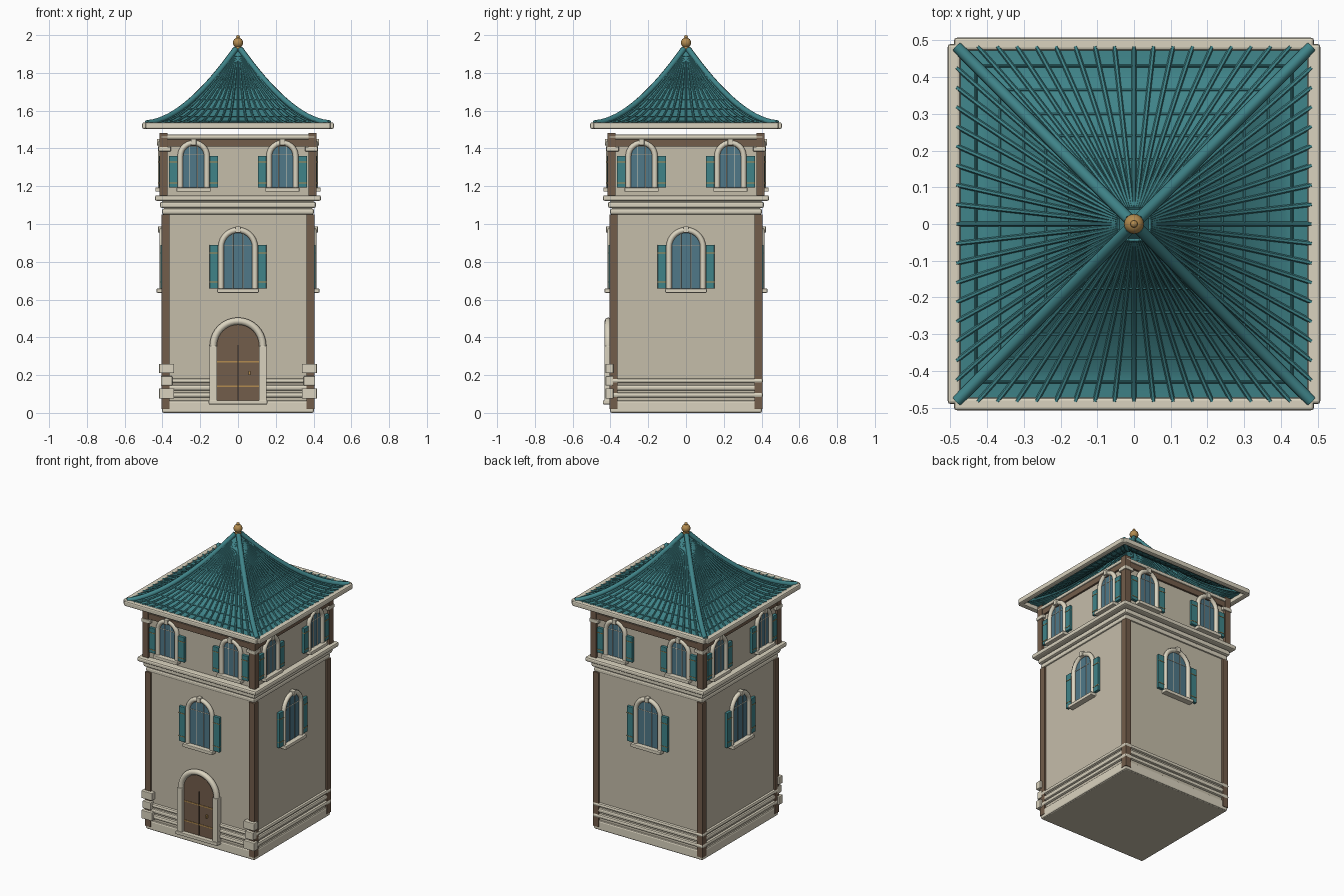
import bpy, bmesh
from math import pi, sin, cos
from mathutils import Vector, Matrix

if "Cube" in bpy.data.objects:
    bpy.data.objects.remove(bpy.data.objects["Cube"])


def material(name, r, g, b):
    m = bpy.data.materials.new(name)
    m.diffuse_color = (r, g, b, 1)
    m.use_nodes = True
    m.node_tree.nodes["Principled BSDF"].inputs["Base Color"].default_value = m.diffuse_color
    return m


WALL = material("plaster", 0.56, 0.51, 0.40)
TRIM = material("stone", 0.70, 0.65, 0.52)
WOOD = material("wood", 0.17, 0.11, 0.07)
TEAL = material("teal", 0.05, 0.23, 0.25)
GLASS = material("glass", 0.08, 0.19, 0.25)
BRASS = material("brass", 0.45, 0.26, 0.08)
SIDES = [Matrix.Rotation(k * pi / 2, 4, 'Z') for k in range(4)]
FRONT = SIDES[0]


def finish(name, mesh, mat, rot=FRONT, bevel=0.0):
    mesh.materials.clear()
    mesh.materials.append(mat)
    mesh.transform(rot)
    ob = bpy.data.objects.new(name, mesh)
    bpy.context.collection.objects.link(ob)
    if bevel:
        m = ob.modifiers.new("bevel", 'BEVEL')
        m.width, m.segments = bevel, 2
    return ob


def box(name, mat, x, y, z, rot=FRONT, bevel=0.004):
    # x, y, z are (low, high) ranges
    bm = bmesh.new()
    bmesh.ops.create_cube(bm, size=1)
    for v in bm.verts:
        v.co = [r[0] + (c + 0.5) * (r[1] - r[0]) for c, r in zip(v.co, (x, y, z))]
    me = bpy.data.meshes.new(name)
    bm.to_mesh(me)
    bm.free()
    return finish(name, me, mat, rot, bevel)


def square(name, mat, h, z0, z1, bevel=0.006):
    return box(name, mat, (-h, h), (-h, h), (z0, z1), bevel=bevel)


def tubes(name, mat, paths, r, rot=FRONT, res=2):
    # round bars along point paths, as one mesh
    cu = bpy.data.curves.new(name, 'CURVE')
    cu.dimensions = '3D'
    cu.bevel_depth, cu.bevel_resolution, cu.use_fill_caps = r, res, True
    for path in paths:
        s = cu.splines.new('POLY')
        s.points.add(len(path) - 1)
        for p, c in zip(s.points, path):
            p.co = (*c, 1)
    tmp = bpy.data.objects.new("tmp", cu)
    bpy.context.collection.objects.link(tmp)
    me = bpy.data.meshes.new_from_object(
        tmp.evaluated_get(bpy.context.evaluated_depsgraph_get()))
    bpy.data.objects.remove(tmp)
    me.shade_smooth()
    me.set_sharp_from_angle(angle=0.9)
    return finish(name, me, mat, rot)


def arch(cx, y, hw, z0, spring, n=14):
    pts = [(cx + hw, y, z0)]
    pts += [(cx + hw * cos(pi * i / n), y, spring + hw * sin(pi * i / n)) for i in range(n + 1)]
    return pts + [(cx - hw, y, z0)]


def arch_panel(name, mat, cx, y, hw, z0, spring, depth, rot=FRONT):
    bm = bmesh.new()
    f = bm.faces.new([bm.verts.new(p) for p in arch(cx, y, hw, z0, spring)])
    ext = bmesh.ops.extrude_face_region(bm, geom=[f])
    bmesh.ops.translate(bm, vec=(0, depth, 0),
                        verts=[v for v in ext['geom'] if isinstance(v, bmesh.types.BMVert)])
    bmesh.ops.recalc_face_normals(bm, faces=bm.faces)
    me = bpy.data.meshes.new(name)
    bm.to_mesh(me)
    bm.free()
    return finish(name, me, mat, rot)


def window(name, rot, cx, y, hw, z0, spring, shutter_top, sw):
    # hw is the centre line of the round frame
    r = 0.015
    top = spring + hw
    arch_panel(name + "_glass", GLASS, cx, y - 0.006, hw, z0, spring, 0.02, rot)
    tubes(name + "_frame", TRIM, [arch(cx, y - 0.008, hw, z0, spring)], r, rot)
    bars = [[(cx + s * hw * 0.3, y - 0.008, z0), (cx + s * hw * 0.3, y - 0.008, top - 0.01)] for s in (-1, 1)]
    bars.append([(cx - hw, y - 0.008, spring + 0.01), (cx + hw, y - 0.008, spring + 0.01)])
    tubes(name + "_glazing_bars", TRIM, bars, 0.002, rot, 1)
    box(name + "_sill", TRIM, (cx - hw - 0.02, cx + hw + 0.02), (y - 0.038, y + 0.01),
        (z0 - 0.014, z0 + 0.008), rot)
    box(name + "_keystone", TRIM, (cx - 0.014, cx + 0.014), (y - 0.03, y + 0.01),
        (top - 0.014, top + 0.02), rot)
    for s in (-1, 1):
        a, b = sorted((cx + s * (hw + r), cx + s * (hw + r + sw)))
        box(name + "_shutter", TEAL, (a, b), (y - 0.018, y + 0.002), (z0 + 0.008, shutter_top), rot, 0.002)
        for t in (0.18, 0.82):
            z = z0 + t * (shutter_top - z0)
            box(name + "_hinge", BRASS, (a, b), (y - 0.02, y), (z - 0.002, z + 0.002), rot, 0)


# walls
square("lower_wall", WALL, 0.393, 0.0, 1.10, 0)
square("upper_wall", WALL, 0.400, 1.10, 1.46, 0)

# horizontal mouldings: half width, bottom, top
for name, h, z0, z1 in (("plinth", 0.402, 0, 0.065), ("base_band", 0.408, 0.082, 0.108),
                        ("base_band", 0.404, 0.118, 0.148), ("base_band", 0.408, 0.158, 0.182),
                        ("belt_band", 0.402, 1.05, 1.082), ("belt_band", 0.413, 1.085, 1.118),
                        ("belt_band", 0.44, 1.122, 1.152), ("top_band", 0.416, 1.448, 1.474)):
    square(name, TRIM, h, z0, z1, 0.01)
square("top_beam", WOOD, 0.412, 1.41, 1.448, 0.003)

# corner posts with capitals
for rot in SIDES:
    box("lower_post", WOOD, (0.362, 0.405), (-0.405, -0.362), (0.02, 1.05), rot, 0.003)
    box("upper_post", WOOD, (0.372, 0.416), (-0.416, -0.372), (1.15, 1.483), rot, 0.003)
    box("post_capital", TRIM, (0.355, 0.421), (-0.421, -0.355), (1.385, 1.408), rot)

# quoin blocks on the front corners
for s in (-1, 1):
    for w, z0, z1 in ((0.04, 0.075, 0.13), (0.03, 0.145, 0.195), (0.04, 0.21, 0.26)):
        box("quoin", TRIM, (s * 0.378 - w, s * 0.378 + w), (-0.426, -0.385), (z0, z1))

# windows on every side
for rot in SIDES:
    window("middle_window", rot, 0, -0.393, 0.09, 0.65, 0.878, 0.89, 0.045)
    for cx in (-0.235, 0.235):
        window("upper_window", rot, cx, -0.400, 0.07, 1.185, 1.36, 1.36, 0.045)

# door
arch_panel("door", WOOD, 0, -0.412, 0.115, 0.06, 0.355, 0.03)
tubes("door_arch", TRIM, [arch(0, -0.412, 0.131, 0.06, 0.355, 20)], 0.019)
for s in (-1, 1):
    box("door_jamb", TRIM, (s * 0.131 - 0.02, s * 0.131 + 0.02), (-0.432, -0.39), (0.06, 0.355))
box("door_split", material("dark", 0.03, 0.02, 0.015), (-0.003, 0.003), (-0.415, -0.405), (0.065, 0.36), bevel=0)
box("door_step", TRIM, (-0.155, 0.155), (-0.44, -0.39), (0.045, 0.066))
for z in (0.14, 0.27):
    box("door_strap", BRASS, (-0.11, 0.11), (-0.415, -0.405), (z - 0.004, z + 0.004), bevel=0)
box("door_handle", BRASS, (0.055, 0.067), (-0.425, -0.405), (0.2, 0.222), bevel=0.003)

# concave roof
R, N = 0.483, 16


def roof_z(r):
    return 1.53 + 0.41 * max(0.0, 1 - r / R) ** 1.7


radii = [R + (0.012 - R) * i / N for i in range(N + 1)]
bm = bmesh.new()
rings = [[bm.verts.new((a * r, b * r, roof_z(r))) for a, b in ((-1, -1), (1, -1), (1, 1), (-1, 1))]
         for r in radii]
for lo, hi in zip(rings, rings[1:]):
    for k in range(4):
        bm.faces.new((lo[k], lo[(k + 1) % 4], hi[(k + 1) % 4], hi[k]))
bm.faces.new(rings[-1])
me = bpy.data.meshes.new("roof")
bm.to_mesh(me)
bm.free()
me.shade_smooth()
me.set_sharp_from_angle(angle=0.5)
finish("roof", me, TEAL)

# roof ribs, tile courses, hips and eave bars
for k, rot in enumerate(SIDES):
    ribs = [[(r * i * 0.11, -r, roof_z(r) + 0.003) for r in radii[:-1]] for i in range(-8, 9)]
    tubes("roof_ribs", TEAL, ribs, 0.0065, rot, 1)
    rows = [[(-r, -r, roof_z(r) + 0.001), (r, -r, roof_z(r) + 0.001)]
            for r in (0.43, 0.365, 0.3, 0.24, 0.175, 0.115)]
    tubes("roof_courses", TEAL, rows, 0.004, rot, 1)
    tubes("roof_hip", TEAL, [[(r, -r, roof_z(r) + 0.004) for r in radii]], 0.016, rot)
    box("eave_bar", TRIM, (-0.49, 0.49), (-0.507, -0.472), (1.504, 1.538), rot, 0.008)

# finial
for name, r, z in (("finial_collar", 0.02, 1.932), ("finial_ball", 0.027, 1.96), ("finial_tip", 0.01, 1.99)):
    bm = bmesh.new()
    bmesh.ops.create_uvsphere(bm, u_segments=20, v_segments=12, radius=r)
    bmesh.ops.translate(bm, verts=bm.verts, vec=(0, 0, z))
    me = bpy.data.meshes.new(name)
    bm.to_mesh(me)
    bm.free()
    me.shade_smooth()
    finish(name, me, BRASS)
